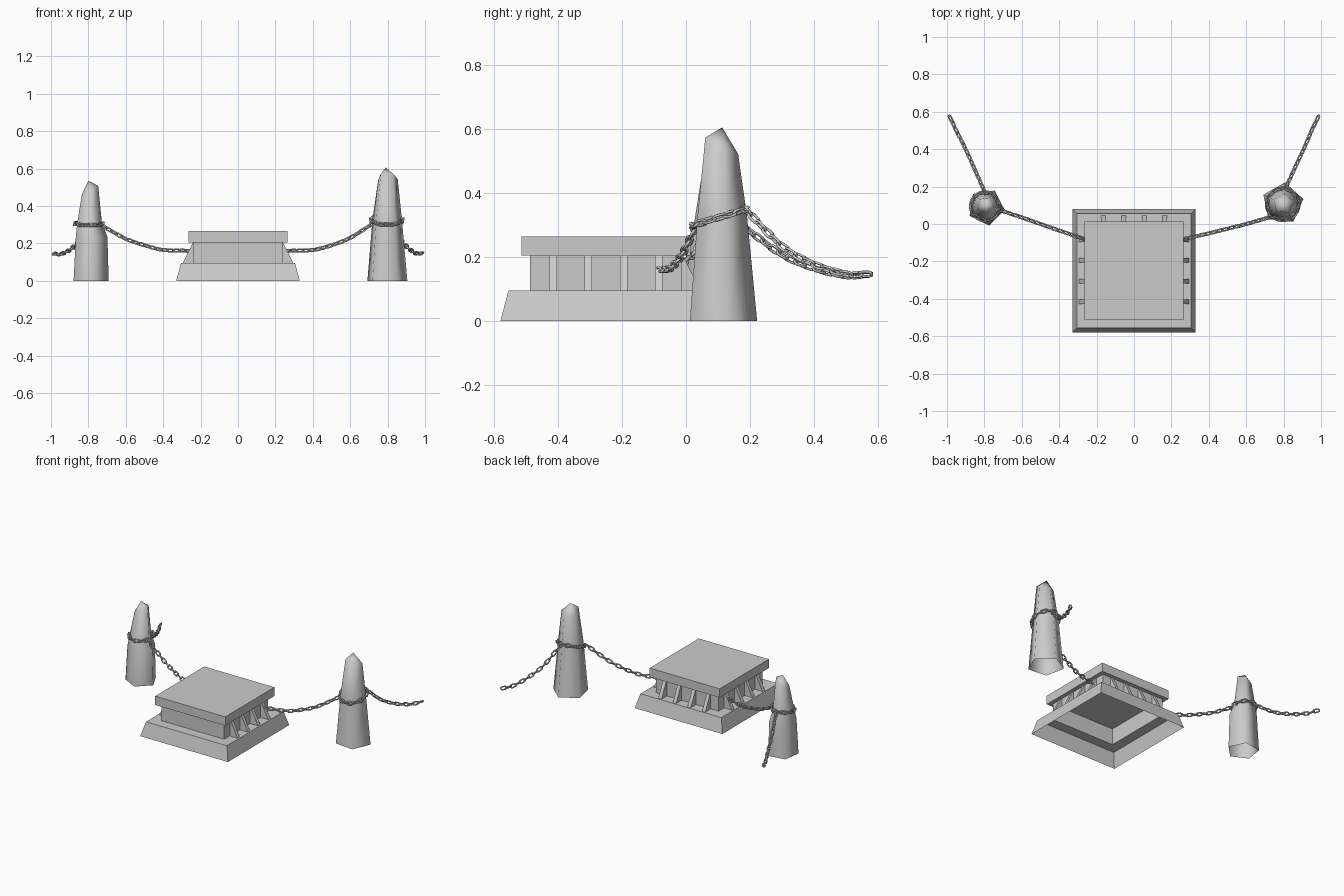
import bpy, bmesh
from math import sin, cos, pi, radians
from mathutils import Vector, Matrix

if "Cube" in bpy.data.objects:
    bpy.data.objects.remove(bpy.data.objects["Cube"])

stone = bpy.data.materials.new("grey_stone")
stone.use_nodes = True
GREY = (0.6, 0.6, 0.6, 1)
stone.diffuse_color = GREY
stone.node_tree.nodes["Principled BSDF"].inputs["Base Color"].default_value = GREY

CENTRE_Y = -0.25


def make(name, bm, smooth=False):
    bmesh.ops.recalc_face_normals(bm, faces=bm.faces)
    mesh = bpy.data.meshes.new(name)
    bm.to_mesh(mesh)
    bm.free()
    mesh.materials.append(stone)
    for p in mesh.polygons:
        p.use_smooth = smooth
    ob = bpy.data.objects.new(name, mesh)
    bpy.context.collection.objects.link(ob)
    return ob


def loft(bm, rings, closed=False):
    """Skin a list of equal rings of points with quads."""
    vs = [[bm.verts.new(p) for p in r] for r in rings]
    n = len(vs[0])
    pairs = list(zip(vs, vs[1:])) + ([(vs[-1], vs[0])] if closed else [])
    for a, b in pairs:
        for i in range(n):
            j = (i + 1) % n
            bm.faces.new((a[i], a[j], b[j], b[i]))
    return vs


def square(h, z):
    return [(x * h, CENTRE_Y + y * h, z) for x, y in ((-1, -1), (1, -1), (1, 1), (-1, 1))]


# Hollow sloped base with a ledge, open underneath
bm = bmesh.new()
loft(bm, [square(0.33, 0), square(0.305, 0.095), square(0.237, 0.095)])
make("base_plinth", bm)

# Walls of the middle block
bm = bmesh.new()
loft(bm, [square(0.237, 0.095), square(0.237, 0.205)])
make("middle_block", bm)

# Top slab
bm = bmesh.new()
rings = loft(bm, [square(0.264, 0.205), square(0.264, 0.265)])
for r in rings:
    bm.faces.new(r)
make("top_slab", bm)

# Sloping buttresses on the two sides and the back
bm = bmesh.new()
for turn in (0, 90, 180):
    m = Matrix.Translation((0, CENTRE_Y, 0)) @ Matrix.Rotation(radians(turn), 4, "Z")
    for along in (-0.165, -0.055, 0.055, 0.165):
        sides = [[m @ Vector((d, along + w, z)) for d, z in
                  ((0.237, 0.095), (0.295, 0.095), (0.241, 0.205), (0.237, 0.205))]
                 for w in (-0.012, 0.012)]
        for r in loft(bm, sides):
            bm.faces.new(r)
make("buttresses", bm)


# Five-sided standing stones, open underneath, with a slanted pointed tip
def pillar(name, rings, turn, tilt, apex):
    bm = bmesh.new()
    pts = []
    for k, (cx, cy, z, r) in enumerate(rings):
        slant = tilt if k == len(rings) - 1 else (0, 0)
        ring = []
        for i in range(5):
            a = radians(turn + 72 * i)
            dx, dy = r * cos(a), r * sin(a)
            ring.append((cx + dx, cy + dy, z + dx * slant[0] + dy * slant[1]))
        pts.append(ring)
    top = loft(bm, pts)[-1]
    tip = bm.verts.new(apex)
    for i in range(5):
        bm.faces.new((top[i], top[(i + 1) % 5], tip))
    make(name, bm, smooth=True)


pillar("left_pillar", [(0.795, 0.11, 0, 0.113), (0.795, 0.108, 0.33, 0.083),
                       (0.8, 0.108, 0.55, 0.055)], 84, (0, -0.5), (0.79, 0.113, 0.605))
pillar("right_pillar", [(-0.79, 0.09, 0, 0.1), (-0.787, 0.09, 0.235, 0.09),
                        (-0.797, 0.095, 0.31, 0.07), (-0.793, 0.1, 0.485, 0.046)],
       63, (0.5, 0), (-0.8, 0.1, 0.535))


# Chains
PITCH, WIRE, HALF_W, HALF_L = 0.034, 0.0045, 0.0095, 0.0115


def spline(pts, closed):
    """Sample a smooth curve through the points."""
    p = [Vector(q) for q in pts]
    p = [p[-1]] + p + p[:2] if closed else [2 * p[0] - p[1]] + p + [2 * p[-1] - p[-2]]
    out = []
    for a, b, c, d in zip(p, p[1:], p[2:], p[3:]):
        for k in range(20):
            t = k / 20
            out.append(0.5 * (2 * b + (c - a) * t + (2 * a - 5 * b + 4 * c - d) * t ** 2
                              + (3 * b - a - 3 * c + d) * t ** 3))
    return out + [p[-2]]


def add_link(bm, pos, t, roll):
    side = t.cross(Vector((0, 0, 1))).normalized()
    up = side.cross(t)
    u = side * cos(roll) + up * sin(roll)
    v = t.cross(u)
    rings = []
    for i in range(10):
        end = 1 if i < 5 else -1
        a = -pi / 2 + pi * (i % 5) / 4 + (0 if end > 0 else pi)
        out = t * cos(a) + u * sin(a)
        c = pos + t * HALF_L * end + out * HALF_W
        rings.append([c + (out * cos(b) + v * sin(b)) * WIRE
                      for b in (2 * pi * k / 5 for k in range(5))])
    loft(bm, rings, closed=True)


def chain(name, pts, closed=False):
    path = spline(pts, closed)
    dist = [0]
    for a, b in zip(path, path[1:]):
        dist.append(dist[-1] + (b - a).length)
    count = round(dist[-1] / PITCH)
    if closed:
        count += count % 2
    bm = bmesh.new()
    for k in range(count if closed else count + 1):
        s = dist[-1] * k / count
        i = next((j for j in range(len(path) - 1) if dist[j + 1] >= s - 1e-6), len(path) - 2)
        step = path[i + 1] - path[i]
        pos = path[i] + step.normalized() * (s - dist[i])
        add_link(bm, pos, step.normalized(), pi / 4 + pi / 2 * (k % 2))
    make(name, bm, smooth=True)


def hoop(cx, cy, z, r, slope):
    return [(cx + r * cos(a), cy + r * sin(a), z + slope * r * sin(a))
            for a in (2 * pi * k / 10 for k in range(10))]


chain("left_inner_chain", [(0.265, -0.08, 0.16), (0.4, -0.05, 0.165), (0.5, -0.025, 0.19),
                           (0.6, 0, 0.23), (0.72, 0.035, 0.305)])
chain("left_outer_chain", [(0.81, 0.19, 0.345), (0.86, 0.3, 0.235), (0.907, 0.4, 0.178),
                           (0.95, 0.5, 0.148), (0.98, 0.562, 0.147)])
chain("left_chain_hoop", hoop(0.795, 0.105, 0.325, 0.084, 0.3), True)

chain("right_inner_chain", [(-0.265, -0.08, 0.16), (-0.4, -0.035, 0.165), (-0.5, 0, 0.19),
                            (-0.6, 0.035, 0.225), (-0.72, 0.075, 0.29)])
chain("right_outer_chain", [(-0.8, 0.175, 0.3), (-0.855, 0.3, 0.208), (-0.9, 0.4, 0.165),
                            (-0.95, 0.5, 0.142), (-0.98, 0.562, 0.145)])
chain("right_chain_hoop", hoop(-0.797, 0.095, 0.305, 0.074, 0.1), True)
